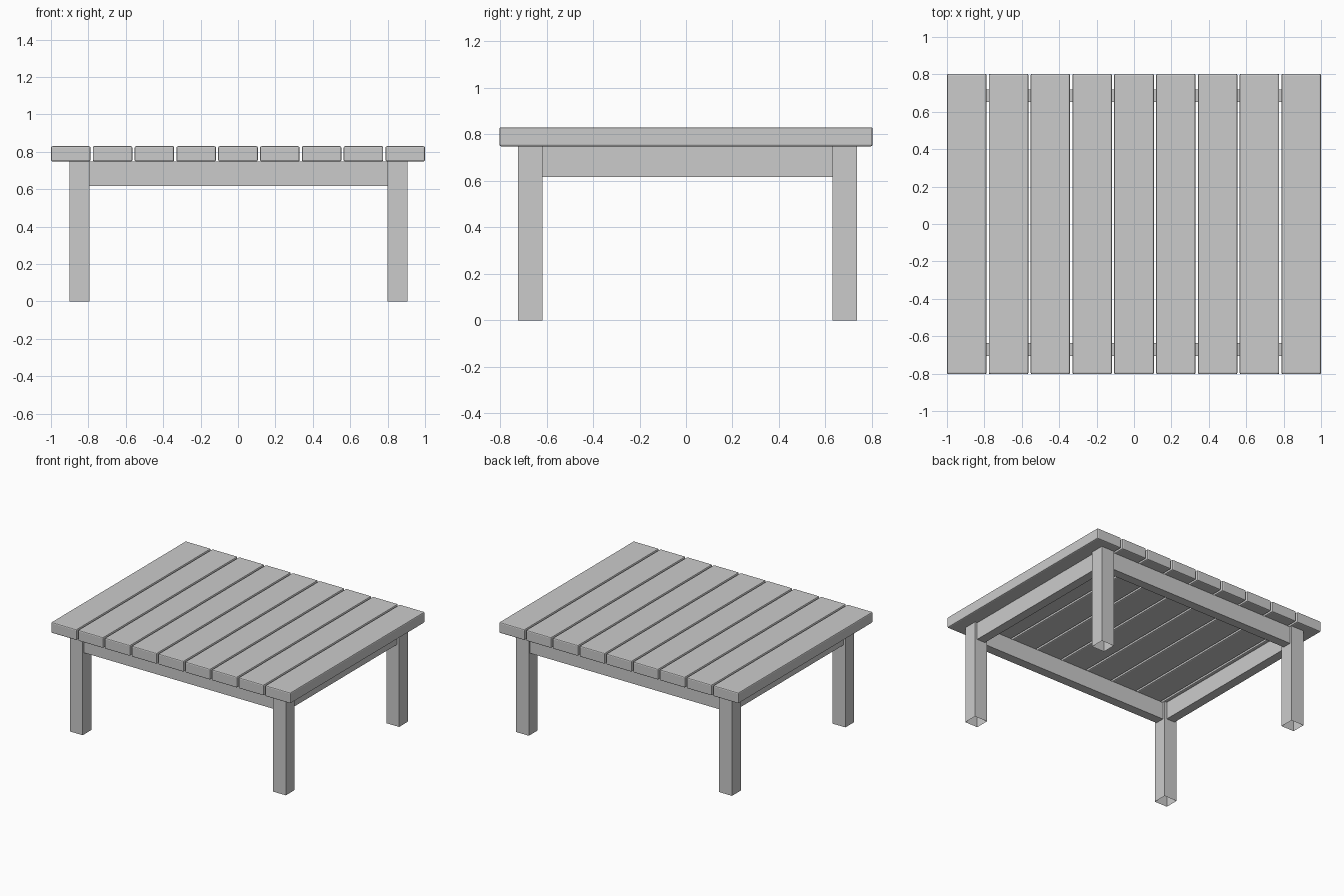
import bpy, bmesh

if "Cube" in bpy.data.objects:
    bpy.data.objects.remove(bpy.data.objects["Cube"])


def box(name, x, y, z, bevel=0.0, open_bottom=False):
    """Box spanning the (min, max) ranges, optionally bevelled or open underneath."""
    bm = bmesh.new()
    bmesh.ops.create_cube(bm, size=1)
    for v in bm.verts:
        for i, (lo, hi) in enumerate((x, y, z)):
            v.co[i] = lo if v.co[i] < 0 else hi
    if open_bottom:
        bm.normal_update()
        under = [f for f in bm.faces if f.normal.z < -0.5]
        bmesh.ops.delete(bm, geom=under, context='FACES_ONLY')
    if bevel:
        bmesh.ops.bevel(bm, geom=bm.edges[:], offset=bevel, segments=2,
                        profile=0.5, affect='EDGES')
    mesh = bpy.data.meshes.new(name)
    bm.to_mesh(mesh)
    bm.free()
    obj = bpy.data.objects.new(name, mesh)
    bpy.context.collection.objects.link(obj)
    return obj


# Table top: nine planks with narrow gaps
COUNT, GAP = 9, 0.012
width = (2 - GAP * (COUNT - 1)) / COUNT
for i in range(COUNT):
    x0 = -1 + i * (width + GAP)
    box(f"plank_{i + 1}", (x0, x0 + width), (-0.803, 0.803), (0.748, 0.83), bevel=0.008)

# Legs: square posts, open at the foot
leg_x = {"left": (-0.90, -0.793), "right": (0.798, 0.905)}
leg_y = {"front": (-0.722, -0.618), "back": (0.631, 0.736)}
for side, xr in leg_x.items():
    for end, yr in leg_y.items():
        box(f"{end}_{side}_leg", xr, yr, (0, 0.748), open_bottom=True)

# Aprons between the legs
rail_z = (0.617, 0.748)
for end, yr in {"front": (-0.706, -0.636), "back": (0.652, 0.72)}.items():
    box(f"{end}_apron", (-0.793, 0.798), yr, rail_z)
for side, xr in {"left": (-0.882, -0.812), "right": (0.817, 0.886)}.items():
    box(f"{side}_apron", xr, (-0.618, 0.631), rail_z)
